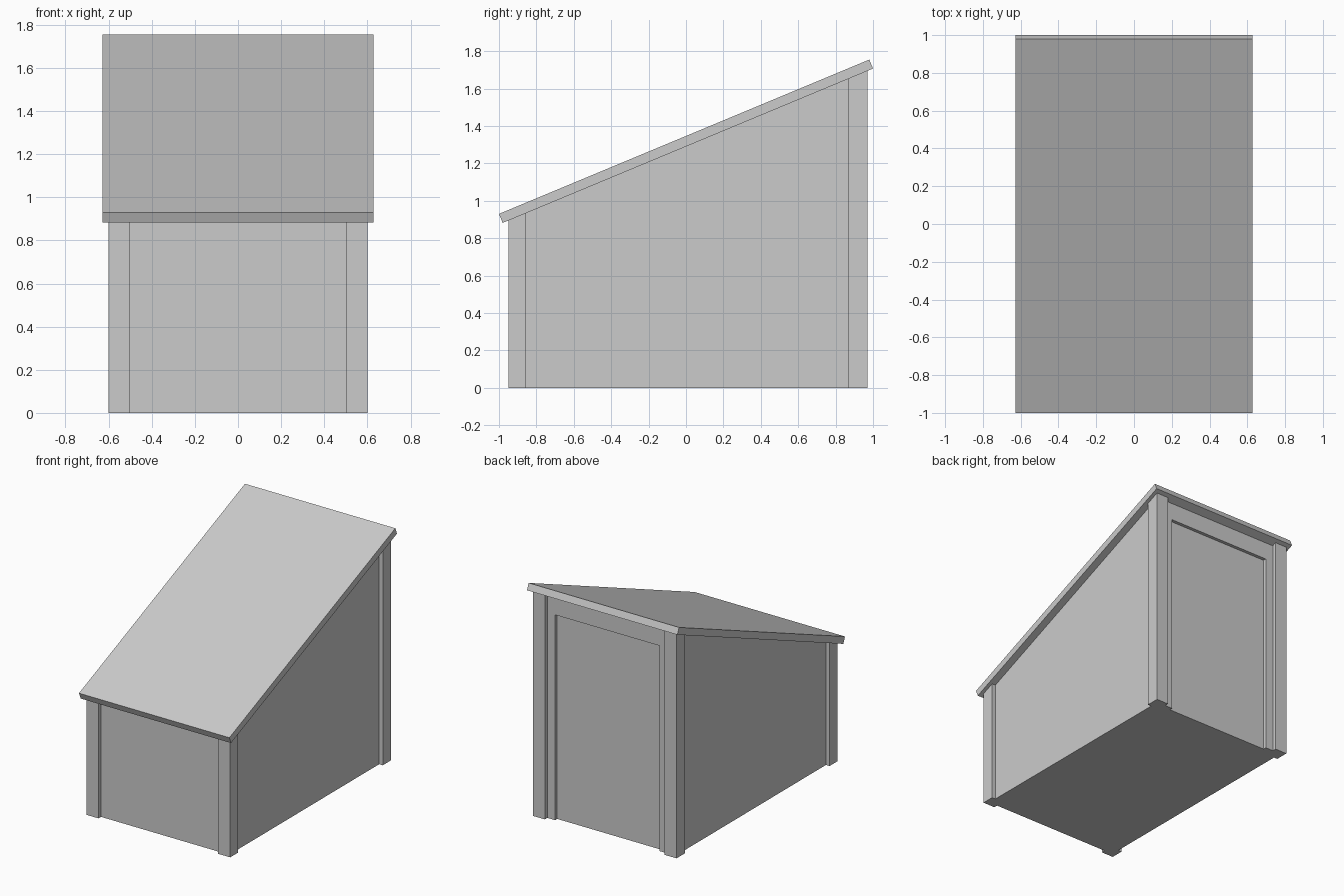
import bpy
import bmesh

if "Cube" in bpy.data.objects:
    bpy.data.objects.remove(bpy.data.objects["Cube"])

SLOPE = 0.4177


def under_roof(y):
    # height just inside the underside of the sloping roof
    return 0.887 + SLOPE * (y + 0.98)


def prism(name, profile, x0, x1):
    # extrude a (y, z) side profile across x
    bm = bmesh.new()
    face = bm.faces.new([bm.verts.new((x0, y, z)) for y, z in profile])
    ext = bmesh.ops.extrude_face_region(bm, geom=[face])
    verts = [v for v in ext["geom"] if isinstance(v, bmesh.types.BMVert)]
    bmesh.ops.translate(bm, verts=verts, vec=(x1 - x0, 0, 0))
    bmesh.ops.recalc_face_normals(bm, faces=bm.faces)
    mesh = bpy.data.meshes.new(name)
    bm.to_mesh(mesh)
    bm.free()
    obj = bpy.data.objects.new(name, mesh)
    bpy.context.collection.objects.link(obj)
    return obj


def upright(name, x0, x1, y0, y1, z0=0.0):
    # block whose top follows the roof slope
    return prism(name, [(y0, z0), (y1, z0), (y1, under_roof(y1)), (y0, under_roof(y0))], x0, x1)


def block(name, x0, x1, y0, y1, z0, z1):
    return prism(name, [(y0, z0), (y1, z0), (y1, z1), (y0, z1)], x0, x1)


# Sloping roof slab
prism("roof", [(-1.0, 0.93), (-0.98, 0.882), (1.0, 1.707), (0.98, 1.755)], -0.628, 0.628)

# Corner posts, side walls and door jambs on both sides
for side, s in (("left", -1), ("right", 1)):
    a, b = sorted((s * 0.5, s * 0.6))
    upright(f"front_{side}_post", a, b, -0.95, -0.855)
    upright(f"back_{side}_post", a, b, 0.87, 0.97)
    a, b = sorted((s * 0.53, s * 0.57))
    upright(f"{side}_wall", a, b, -0.92, 0.94)
    a, b = sorted((s * 0.435, s * 0.53))
    upright(f"{side}_door_jamb", a, b, 0.89, 0.94)

# Front wall, door header, recessed door and floor
upright("front_wall", -0.53, 0.53, -0.92, -0.88)
upright("door_header", -0.435, 0.435, 0.89, 0.94, 1.55)
block("door", -0.435, 0.435, 0.88, 0.915, 0.0, 1.55)
block("floor", -0.53, 0.53, -0.88, 0.89, 0.0, 0.03)
